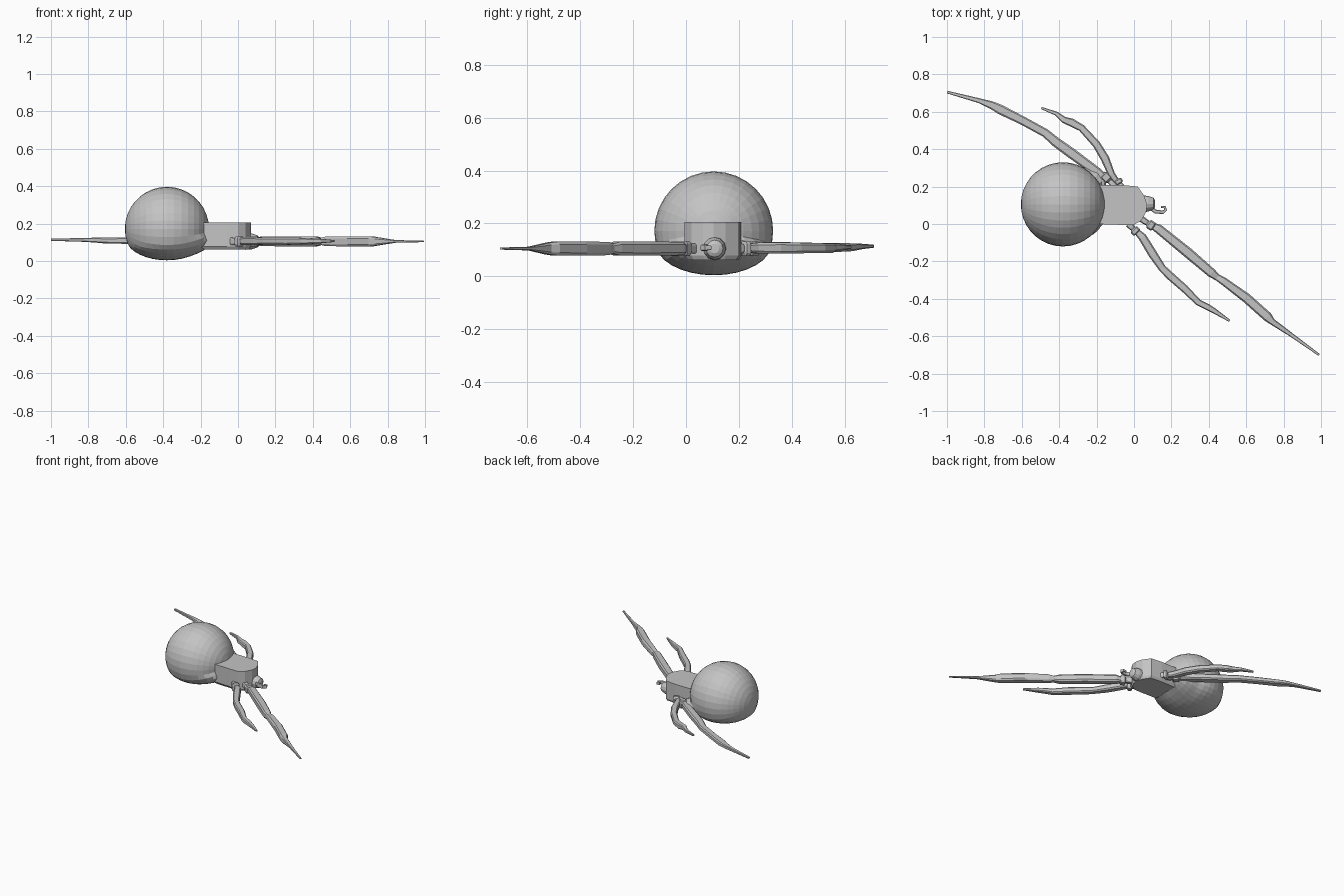
import bpy, bmesh, math
from mathutils import Vector, Matrix

grey = bpy.data.materials.new("plain grey")
grey.diffuse_color = (0.55, 0.55, 0.55, 1)


def finish(bm, name):
    bmesh.ops.recalc_face_normals(bm, faces=bm.faces)
    mesh = bpy.data.meshes.new(name)
    bm.to_mesh(mesh)
    bm.free()
    mesh.materials.append(grey)
    obj = bpy.data.objects.new(name, mesh)
    bpy.context.collection.objects.link(obj)
    return obj


def loft(name, rings):
    """Skin closed rings of equal length and cap both ends."""
    bm = bmesh.new()
    loops = [[bm.verts.new(p) for p in ring] for ring in rings]
    n = len(loops[0])
    for a, b in zip(loops, loops[1:]):
        for i in range(n):
            j = (i + 1) % n
            bm.faces.new((a[i], a[j], b[j], b[i]))
    bm.faces.new(loops[0])
    bm.faces.new(loops[-1])
    return finish(bm, name)


def limb(name, points):
    """Flat-sided limb through (x, y, z, width, height) stations."""
    rings = []
    for i, (x, y, z, w, h) in enumerate(points):
        a, b = points[max(i - 1, 0)], points[min(i + 1, len(points) - 1)]
        d = Vector((b[0] - a[0], b[1] - a[1], 0)).normalized()
        side = Vector((-d.y, d.x, 0)) * w / 2
        c, up = Vector((x, y, z)), Vector((0, 0, h / 2))
        rings.append([c + side * s + up * u for s, u in
                      ((1, .6), (.7, 1), (-.7, 1), (-1, .6), (-1, -.6), (-.7, -1), (.7, -1), (1, -.6))])
    return loft(name, rings)


# Abdomen: faceted ball with poles front to back and a flattened underside
bm = bmesh.new()
bmesh.ops.create_uvsphere(bm, u_segments=32, v_segments=18, radius=0.225,
                          matrix=Matrix.Translation((-0.38, 0.105, 0.172)) @ Matrix.Rotation(math.pi / 2, 4, 'Y'))
for v in bm.verts:
    if v.co.z < 0.08:
        v.co.z = 0.004 + (v.co.z + 0.053) / 0.133 * 0.076
    # low shoulders reaching forward to the thorax
    if v.co.x > -0.3 and v.co.z < 0.14:
        k = min(1, (v.co.x + 0.3) / 0.1) * min(1, (0.14 - v.co.z) / 0.03)
        v.co.x += 0.03 * k
        if v.co.y > 0.15:
            v.co.y += 0.05 * k
        v.co.z += 0.01 * k
finish(bm, "abdomen")

# Thorax: upright block with a rounded front
outline = [(-0.2, 0.0), (-0.06, -0.005), (0.0, -0.005), (0.04, 0.02), (0.065, 0.065),
           (0.07, 0.105), (0.055, 0.15), (0.02, 0.2), (-0.06, 0.208), (-0.2, 0.21)]
loft("thorax", [[(x * s, 0.105 + (y - 0.105) * s, z) for x, y in outline]
                for z, s in ((0.062, 0.9), (0.078, 1), (0.205, 1))])

# Head: short stepped cone
loft("head", [[(x, 0.108 + r * math.cos(t * math.pi / 6), 0.105 + r * math.sin(t * math.pi / 6))
               for t in range(12)]
              for x, r in ((0.04, 0.045), (0.075, 0.042), (0.105, 0.032), (0.112, 0.018))])

# Hooked mouthpart
limb("mouthpart", [(0.09, 0.085, 0.108, 0.02, 0.025), (0.115, 0.066, 0.108, 0.022, 0.025),
                   (0.155, 0.063, 0.108, 0.018, 0.02), (0.169, 0.075, 0.108, 0.016, 0.02),
                   (0.165, 0.09, 0.108, 0.014, 0.016), (0.145, 0.092, 0.108, 0.01, 0.012)])

# Hip joints
for name, a, b, w in (("front_long_hip", (0.035, 0.03), (0.11, -0.02), 0.045),
                      ("front_short_hip", (-0.03, 0.0), (0.02, -0.05), 0.045),
                      ("rear_short_hip", (-0.06, 0.19), (-0.09, 0.24), 0.04),
                      ("rear_long_hip", (-0.09, 0.19), (-0.17, 0.27), 0.045)):
    st = [(0, 0.8), (0.4, 0.7), (0.5, 0.6), (0.6, 1.1), (0.88, 1.1), (1, 0.6)]
    limb(name, [(a[0] + (b[0] - a[0]) * t, a[1] + (b[1] - a[1]) * t, 0.105, w * s, 0.05 * s)
                for t, s in st])

# Legs: thigh, shin and a thin pointed foot
limb("front_long_leg", [(0.09, -0.005, 0.105, 0.03, 0.03), (0.13, -0.025, 0.105, 0.05, 0.05),
                        (0.29, -0.155, 0.105, 0.056, 0.054), (0.415, -0.262, 0.105, 0.05, 0.052),
                        (0.445, -0.285, 0.105, 0.036, 0.036), (0.475, -0.303, 0.105, 0.042, 0.05),
                        (0.6, -0.395, 0.105, 0.052, 0.054), (0.715, -0.497, 0.105, 0.052, 0.052),
                        (0.74, -0.523, 0.105, 0.034, 0.045), (0.84, -0.592, 0.105, 0.022, 0.014),
                        (0.99, -0.7, 0.105, 0.012, 0.008)])
limb("front_short_leg", [(0.01, -0.035, 0.107, 0.03, 0.03), (0.045, -0.07, 0.107, 0.045, 0.042),
                         (0.1, -0.16, 0.107, 0.048, 0.042), (0.15, -0.235, 0.107, 0.04, 0.036),
                         (0.19, -0.275, 0.107, 0.044, 0.038), (0.27, -0.345, 0.107, 0.042, 0.04),
                         (0.345, -0.42, 0.107, 0.034, 0.034), (0.39, -0.442, 0.107, 0.034, 0.03),
                         (0.43, -0.465, 0.107, 0.028, 0.026), (0.512, -0.518, 0.107, 0.012, 0.01)])
limb("rear_short_leg", [(-0.09, 0.225, 0.107, 0.03, 0.03), (-0.12, 0.265, 0.107, 0.038, 0.04),
                        (-0.155, 0.35, 0.107, 0.046, 0.042), (-0.2, 0.425, 0.107, 0.042, 0.04),
                        (-0.28, 0.513, 0.107, 0.038, 0.036), (-0.335, 0.543, 0.107, 0.044, 0.036),
                        (-0.375, 0.557, 0.11, 0.034, 0.03), (-0.415, 0.59, 0.11, 0.022, 0.022),
                        (-0.495, 0.62, 0.11, 0.012, 0.012)])
limb("rear_long_leg", [(-0.15, 0.24, 0.108, 0.04, 0.04), (-0.2, 0.28, 0.108, 0.05, 0.042),
                       (-0.33, 0.375, 0.108, 0.056, 0.042), (-0.42, 0.44, 0.108, 0.052, 0.04),
                       (-0.475, 0.487, 0.108, 0.046, 0.036), (-0.6, 0.555, 0.109, 0.046, 0.034),
                       (-0.715, 0.612, 0.11, 0.052, 0.03), (-0.76, 0.635, 0.112, 0.042, 0.026),
                       (-0.83, 0.66, 0.113, 0.026, 0.02), (-0.998, 0.705, 0.114, 0.014, 0.012)])
